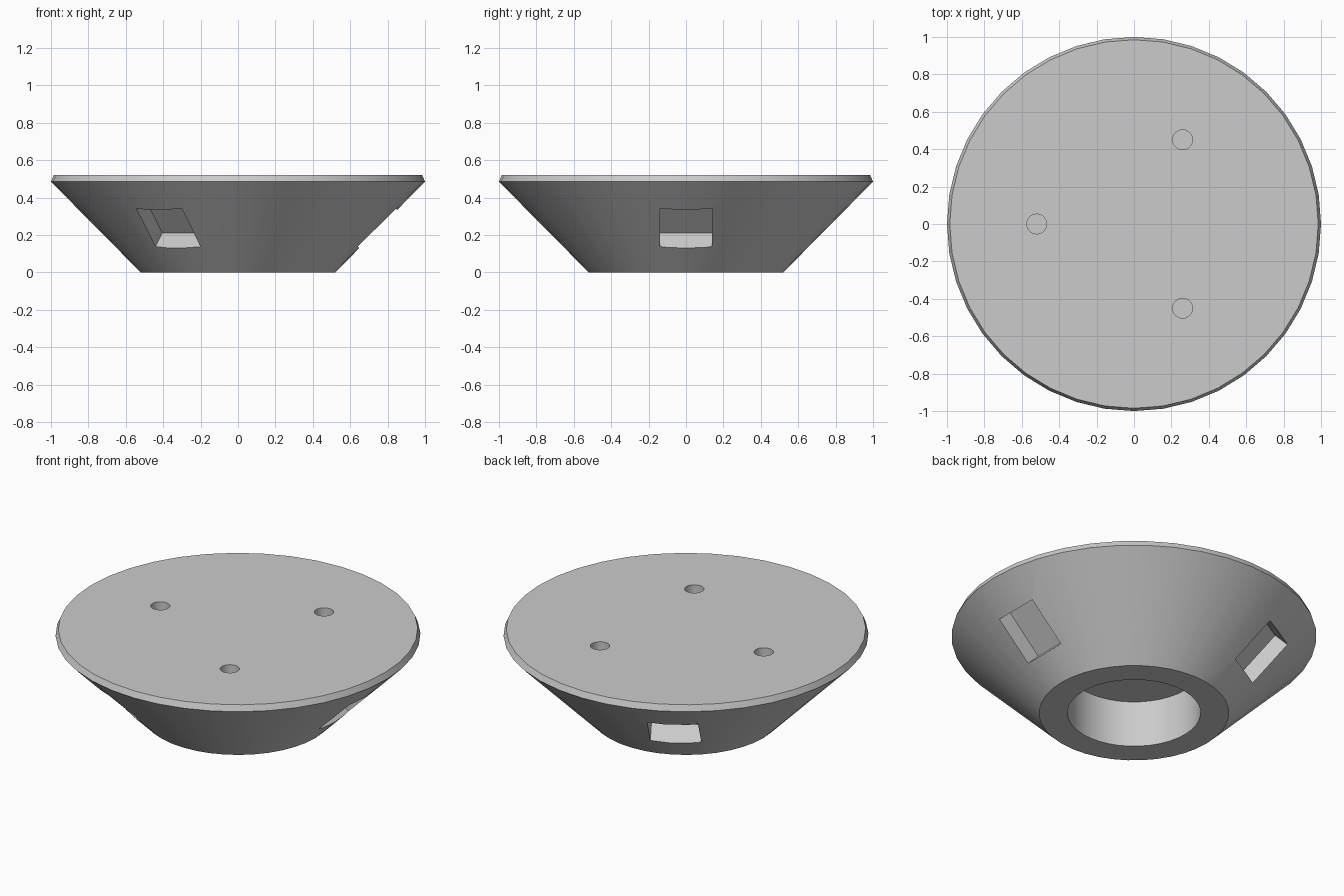
import bpy, bmesh
from math import cos, sin, pi, radians
from mathutils import Matrix

cube = bpy.data.objects.get("Cube")
if cube:
    bpy.data.objects.remove(cube, do_unlink=True)

SIDES = 40

grey = bpy.data.materials.new("plain grey")
grey.use_nodes = True
colour = (0.6, 0.6, 0.6, 1)
grey.diffuse_color = colour
grey.node_tree.nodes["Principled BSDF"].inputs["Base Color"].default_value = colour


def add_object(name, bm):
    bmesh.ops.recalc_face_normals(bm, faces=bm.faces)
    mesh = bpy.data.meshes.new(name)
    bm.to_mesh(mesh)
    bm.free()
    mesh.materials.append(grey)
    obj = bpy.data.objects.new(name, mesh)
    bpy.context.collection.objects.link(obj)
    return obj


def lathe(name, profile):
    """Turn a radius/height profile around z and cap both ends."""
    bm = bmesh.new()
    turns = [2 * pi * i / SIDES for i in range(SIDES)]
    rings = [[bm.verts.new((r * cos(a), r * sin(a), z)) for a in turns]
             for r, z in profile]
    for low, high in zip(rings, rings[1:]):
        for i in range(SIDES):
            j = (i + 1) % SIDES
            bm.faces.new((low[i], low[j], high[j], high[i]))
    bm.faces.new(rings[0])
    bm.faces.new(rings[-1])
    return add_object(name, bm)


# Flared body: recess ceiling, recess wall, foot, cone and bevelled rim
body = lathe("flared_base", [(0.365, 0.28), (0.365, 0), (0.52, 0),
                             (1, 0.485), (0.985, 0.52)])

# Cutters, three of each around the axis
pockets, holes = bmesh.new(), bmesh.new()
for k in range(3):
    turn = Matrix.Rotation(radians(120 * k), 4, 'Z')
    # Rectangular pocket sunk square to the sloping side
    place = turn @ Matrix.Translation((0.75, 0, 0.2325)) @ Matrix.Rotation(pi / 4, 4, 'Y')
    bmesh.ops.create_cube(pockets, size=1,
                          matrix=place @ Matrix.Diagonal((0.226, 0.28, 0.288, 1)))
    # Round blind hole in the top, between the pockets
    bmesh.ops.create_cone(holes, cap_ends=True, segments=24, radius1=0.053,
                          radius2=0.053, depth=0.4,
                          matrix=turn @ Matrix.Translation((-0.52, 0, 0.52)))

bpy.context.view_layer.objects.active = body
for name, bm in (("pocket_cutter", pockets), ("hole_cutter", holes)):
    cutter = add_object(name, bm)
    cutter.hide_render = True
    cut = body.modifiers.new(name, 'BOOLEAN')
    cut.operation = 'DIFFERENCE'
    cut.solver = 'EXACT'
    cut.object = cutter
    bpy.ops.object.modifier_apply(modifier=cut.name)
    bpy.data.objects.remove(cutter, do_unlink=True)

# Smooth round walls, sharp corners
bpy.ops.object.select_all(action='DESELECT')
body.select_set(True)
bpy.ops.object.shade_smooth_by_angle(angle=radians(30))
